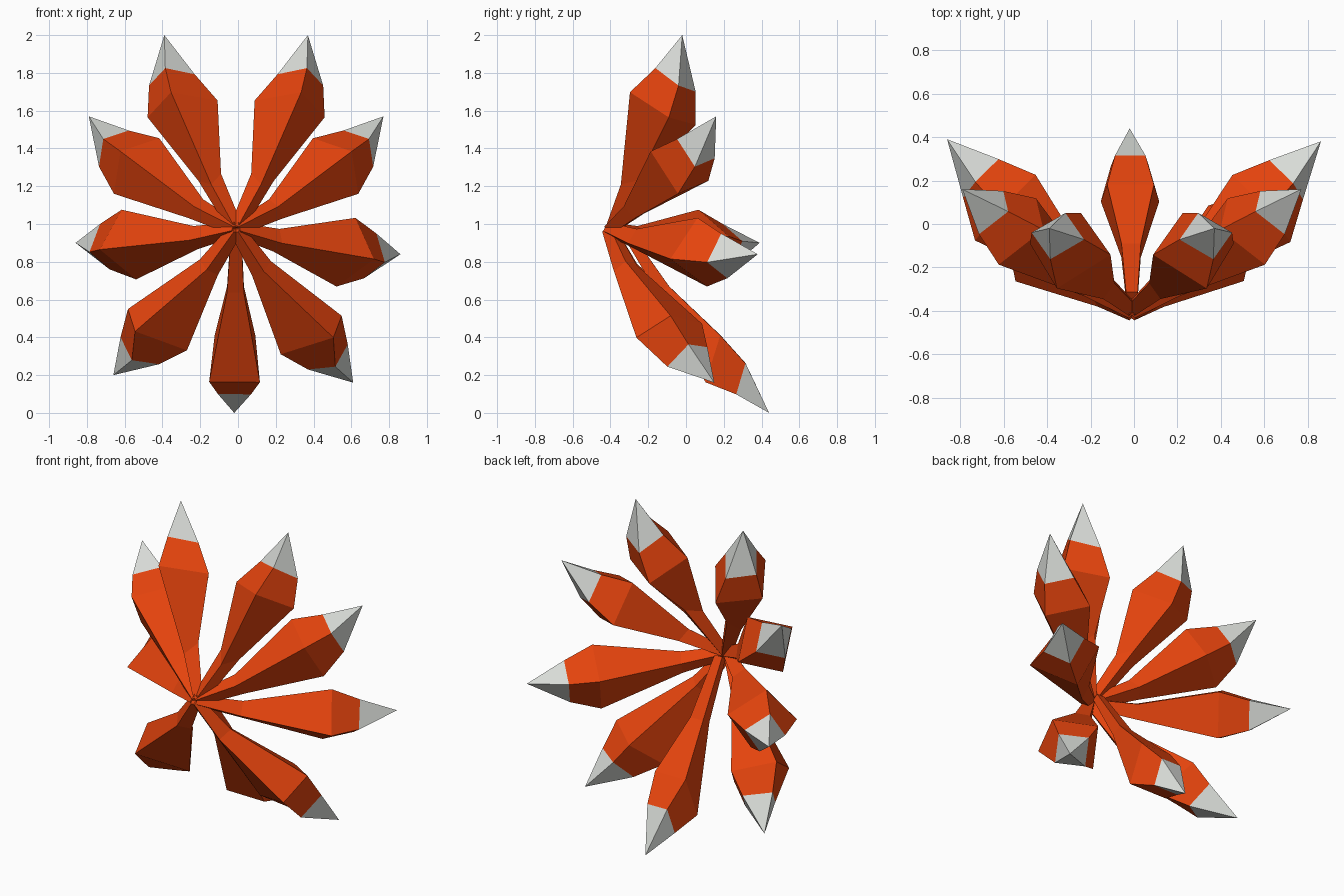
import bpy, bmesh, math
from mathutils import Vector

cube = bpy.data.objects.get("Cube")
if cube:
    bpy.data.objects.remove(cube, do_unlink=True)


def material(name, rgb):
    m = bpy.data.materials.new(name)
    m.use_nodes = True
    m.diffuse_color = (*rgb, 1)
    m.node_tree.nodes["Principled BSDF"].inputs["Base Color"].default_value = (*rgb, 1)
    return m


ORANGE = material("burnt_orange", (0.78, 0.057, 0.004))
GREY = material("pale_grey", (0.69, 0.71, 0.68))
AXIS_X = -0.01


def petal(name, tip, root_y, neck, roll, out, side, tilt, skew=0, ridge=(0, 0),
          flat=1, taper=1, mirror=False):
    """Four-sided spindle from the centre to a pale pointed tip.
    out and tilt hold one value each for the neck, belly and shoulder;
    ridge shifts the outermost corner of the belly."""
    tip, root = Vector(tip), Vector((0, root_y, 0.973))
    u = (tip - root).normalized()
    length = (tip - root).length
    n = Vector((0, -1, 0))
    n = (n - u * n.dot(u)).normalized()
    s = u.cross(n)
    # Distance along the petal, corner radius, outward shift, side shift, slants
    sections = [(0, 0.038, 0, 0, 0, 0),
                (neck, 0.063, out[0], side * 0.8, tilt[0], 0),
                (length - 0.41, 0.19, out[1], side, tilt[1], skew),
                (length - 0.235, 0.124, out[2], side, tilt[2], skew)]
    bm = bmesh.new()

    def vert(p):
        return bm.verts.new((AXIS_X + (-p.x if mirror else p.x), p.y, p.z))

    rings = []
    for i, (dist, radius, shift_n, shift_s, slant_n, slant_s) in enumerate(sections):
        centre = root + u * dist + n * shift_n + s * shift_s
        ring = []
        for k in range(4):
            a = math.radians(roll + 90 * k)
            dn, ds = radius * flat * math.cos(a), radius * math.sin(a)
            if i == 2 and k == 0:
                dn, ds = dn + ridge[0], ds + ridge[1]
            if i >= 2 and dn < 0:
                ds *= taper
            ring.append(vert(centre + n * dn + s * ds + u * (slant_n * dn + slant_s * ds)))
        rings.append(ring)
    apex = vert(tip)
    bm.faces.new(rings[0])
    for low, high in zip(rings, rings[1:]):
        for k in range(4):
            j = (k + 1) % 4
            bm.faces.new((low[k], low[j], high[j], high[k]))
    for k in range(4):
        face = bm.faces.new((rings[-1][k], rings[-1][(k + 1) % 4], apex))
        face.material_index = 1
    bmesh.ops.recalc_face_normals(bm, faces=bm.faces)
    mesh = bpy.data.meshes.new(name)
    bm.to_mesh(mesh)
    bm.free()
    mesh.materials.append(ORANGE)
    mesh.materials.append(GREY)
    obj = bpy.data.objects.new(name, mesh)
    bpy.context.collection.objects.link(obj)


# Paired petals: left tip, right tip (before mirroring), then the shape
pairs = {
    "top_petal": ((0.38, -0.02, 2.0), (0.38, -0.02, 2.0), -0.39, 0.33, 5,
                  (-0.02, -0.037, -0.042), 0.045, (-1, 0.18, 0.25), 0.17, (0.015, 0.01)),
    "upper_petal": ((0.78, 0.16, 1.57), (0.78, 0.16, 1.57), -0.4, 0.27, -3,
                    (0, -0.01, -0.01), 0.055, (-0.3, 0.13, 0.13)),
    "middle_petal": ((0.87, 0.38, 0.84), (0.85, 0.39, 0.90), -0.41, 0.27, 10,
                     (0.03, 0.027, 0.027), 0.033, (-0.2, 0, 0), 0, (0.04, -0.02)),
    "lower_petal": ((0.62, 0.15, 0.16), (0.65, 0.15, 0.20), -0.41, 0.26, 0,
                    (0.04, 0.05, 0.034), 0.024, (-0.2, -0.1, 0.05), -0.1, (0, -0.085)),
}
for name, (left_tip, right_tip, *shape) in pairs.items():
    petal("left_" + name, left_tip, *shape)
    petal("right_" + name, right_tip, *shape, mirror=True)

# Single petal at the bottom, turned so a flat side faces out
petal("bottom_petal", (-0.01, 0.44, 0.0), -0.33, 0.38, 45, (0.035, 0.055, 0.005), 0,
      (-0.2, 0.68, 0.7), flat=0.8, taper=0.8)
